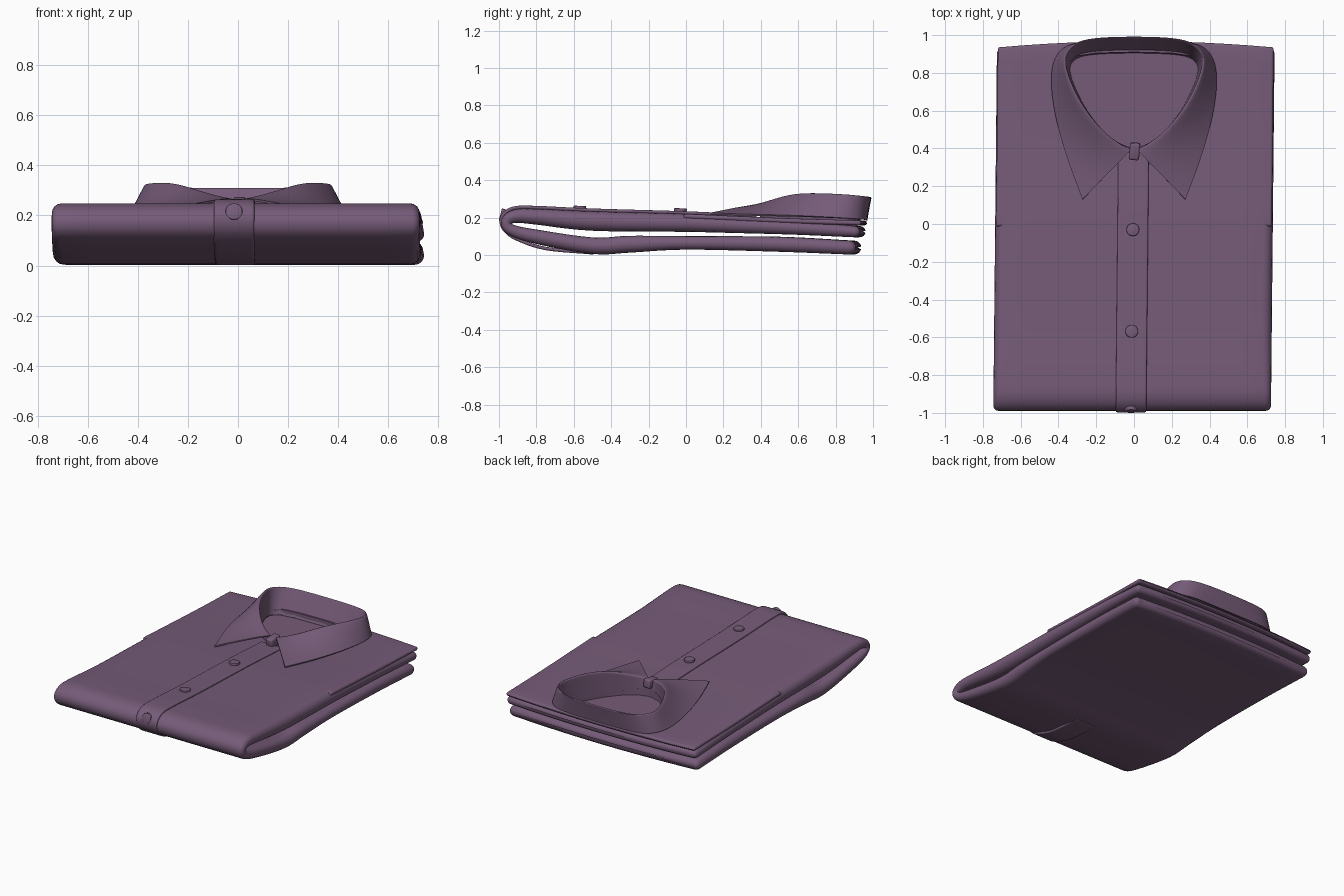
import bpy, bmesh, math
from mathutils import Vector

if "Cube" in bpy.data.objects:
    bpy.data.objects.remove(bpy.data.objects["Cube"])

fabric = bpy.data.materials.new("plum fabric")
fabric.diffuse_color = (0.18, 0.105, 0.188, 1)
fabric.use_nodes = True
fabric.node_tree.nodes["Principled BSDF"].inputs["Base Color"].default_value = fabric.diffuse_color


def make(name, verts, faces):
    me = bpy.data.meshes.new(name)
    me.from_pydata(verts, [], faces)
    bm = bmesh.new()
    bm.from_mesh(me)
    bmesh.ops.recalc_face_normals(bm, faces=bm.faces)
    bm.to_mesh(me)
    bm.free()
    me.materials.append(fabric)
    ob = bpy.data.objects.new(name, me)
    bpy.context.collection.objects.link(ob)
    return ob


def smooth(ob, angle=45):
    bpy.ops.object.select_all(action='DESELECT')
    ob.select_set(True)
    bpy.context.view_layer.objects.active = ob
    for m in list(ob.modifiers):
        bpy.ops.object.modifier_apply(modifier=m.name)
    bpy.ops.object.shade_smooth_by_angle(angle=math.radians(angle))


def spline(pts, n=5):
    """Catmull-Rom resampling of control points."""
    p = [Vector(q) for q in pts]
    p = [2 * p[0] - p[1]] + p + [2 * p[-1] - p[-2]]
    out = []
    for i in range(1, len(p) - 2):
        a, b, c, d = p[i - 1:i + 3]
        for k in range(n):
            t = k / n
            out.append(0.5 * (2 * b + (c - a) * t + (2 * a - 5 * b + 4 * c - d) * t * t
                              + (3 * b - a - 3 * c + d) * t ** 3))
    return out + [p[-2]]


def cloth(name, path, w, cx=0.0):
    """Sweep a wide rounded slab along a (y, z, half thickness) path."""
    pts = spline(path)
    n = len(pts)
    st = []
    for i, p in enumerate(pts):
        d = pts[min(i + 1, n - 1)] - pts[max(i - 1, 0)]
        t = Vector((d.x, d.y)).normalized()
        st.append((Vector((p.x, p.y)), t, p.z, w))

    def rounded(s, sign):
        c, t, h, ww = s
        return [(c + t * sign * h * math.sin(a), t, h * math.cos(a), ww - h * 0.7 * (1 - math.cos(a)))
                for a in (0.4, 0.8, 1.15, 1.4)]
    st = rounded(st[0], -1)[::-1] + st + rounded(st[-1], 1)
    verts, faces = [], []
    for c, t, h, ww in st:
        r = h
        ring = [(-(ww - r) + 2 * (ww - r) * k / 12, h) for k in range(13)]
        ring += [(ww - r + r * math.sin(a), h * math.cos(a)) for a in (0.4, 0.8, 1.2, 1.57, 1.94, 2.34, 2.74)]
        ring += [((ww - r) - 2 * (ww - r) * k / 12, -h) for k in range(13)]
        ring += [(-(ww - r) - r * math.sin(a), h * math.cos(a)) for a in (2.74, 2.34, 1.94, 1.57, 1.2, 0.8, 0.4)]
        for x, o in ring:
            y, z = c.x - t.y * o, c.y + t.x * o
            if y > 0:   # sloping shoulders
                y -= 0.035 * (x / 0.74) ** 2 * y
            verts.append((x + cx + 0.01 * y, y, max(z, 0)))
    m = 40
    for i in range(len(st) - 1):
        for j in range(m):
            k = (j + 1) % m
            faces.append((i * m + j, i * m + k, (i + 1) * m + k, (i + 1) * m + j))
    faces.append(tuple(range(m)))
    faces.append(tuple(range((len(st) - 1) * m, len(st) * m)))
    return make(name, verts, faces)


# folded body and loose front panel
body = cloth("folded_body", [
    (.93, .125, .03), (.6, .146, .037), (.3, .16, .043), (0, .172, .048), (-.5, .182, .052),
    (-.8, .205, .042), (-.91, .208, .036), (-.96, .18, .028), (-.935, .135, .03), (-.8, .098, .038),
    (-.5, .05, .044), (-.3, .058, .045), (0, .065, .036), (.5, .058, .04), (.9, .04, .037)], 0.735)
panel = cloth("front_panel", [
    (.955, .172, .013), (.6, .182, .013), (.3, .194, .013), (0, .207, .013)], 0.73)

# placket strip that wraps over the fold
placket = cloth("placket", [
    (.37, .209, .008), (.3, .212, .008), (0, .226, .008), (-.5, .24, .009), (-.8, .254, .009),
    (-.92, .251, .009), (-.978, .215, .009), (-.987, .17, .009), (-.962, .125, .009),
    (-.9, .084, .009), (-.75, .035, .009), (-.5, .012, .009)], 0.081, -0.006)

# collar rows for one half: band bottom, fold line, outer edge
band = [(0, .91, .15), (.2, .905, .15), (.3, .89, .15), (.345, .85, .15), (.345, .79, .155),
        (.3, .68, .16), (.235, .57, .17), (.155, .475, .18), (.08, .42, .195), (.015, .4, .205)]
fold = [(0, .99, .307), (.22, .985, .309), (.32, .955, .313), (.37, .89, .32), (.365, .82, .325),
        (.32, .7, .33), (.25, .585, .328), (.17, .49, .302), (.09, .425, .277), (.02, .39, .262)]
edge = [(0, .965, .185), (.24, .965, .187), (.36, .95, .19), (.42, .88, .195), (.437, .79, .2),
        (.432, .68, .205), (.41, .55, .21), (.37, .4, .213), (.325, .27, .216), (.272, .13, .222)]


def whole(row):
    return [Vector((-x, y, z)) for x, y, z in row[:0:-1]] + [Vector(p) for p in row]


# neck opening cut down to the back of the shirt
ring = [(v.x, v.y) for v in whole(band)]
k = len(ring)
cutter = make("neck_cutter", [(x, y, .145) for x, y in ring] + [(x, y, .5) for x, y in ring],
              [tuple(range(k)), tuple(range(k, 2 * k))]
              + [(i, (i + 1) % k, k + (i + 1) % k, k + i) for i in range(k)])
cutter.hide_render = True
for ob in (body, panel):
    mod = ob.modifiers.new("neck", 'BOOLEAN')
    mod.operation, mod.solver, mod.object = 'DIFFERENCE', 'EXACT', cutter
    smooth(ob)
smooth(placket)
bpy.data.objects.remove(cutter)

# collar: inner band, rolled fold and outer leaf
B, F, E = whole(band), whole(fold), whole(edge)
rows = [B, [b.lerp(f, .55) for b, f in zip(B, F)], [b.lerp(f, .94) for b, f in zip(B, F)], F,
        [f.lerp(e, .12) + Vector((0, 0, .008)) for f, e in zip(F, E)],
        [f.lerp(e, .55) + Vector((0, 0, .006)) for f, e in zip(F, E)], E]
n = len(B)
collar = make("collar", [v for r in rows for v in r],
              [(i * n + j, i * n + j + 1, (i + 1) * n + j + 1, (i + 1) * n + j)
               for i in range(len(rows) - 1) for j in range(n - 1)])
sub = collar.modifiers.new("smooth", 'SUBSURF')
sub.levels = sub.render_levels = 2
sub.boundary_smooth = 'PRESERVE_CORNERS'
sol = collar.modifiers.new("thickness", 'SOLIDIFY')
sol.thickness, sol.offset = 0.009, 0
smooth(collar, 50)


# collar tab closing the band at the throat
bpy.ops.mesh.primitive_cube_add(size=1, location=(.003, .385, .24))
tab = bpy.context.object
tab.name = "collar_tab"
tab.scale = (.055, .09, .06)
tab.rotation_euler = (.12, 0, -.1)
bpy.ops.object.transform_apply(location=False, rotation=False, scale=True)
tab.data.materials.append(fabric)
bev = tab.modifiers.new("soft", 'BEVEL')
bev.width, bev.segments = .012, 3
smooth(tab)


# buttons down the placket
def button(name, loc, tilt):
    bpy.ops.mesh.primitive_cylinder_add(vertices=32, radius=.034, depth=.022, location=loc,
                                        rotation=(tilt, 0, 0))
    ob = bpy.context.object
    ob.name = name
    ob.data.materials.append(fabric)
    b = ob.modifiers.new("rim", 'BEVEL')
    b.width, b.segments = .004, 2
    smooth(ob)


button("button_upper", (-.006, -.03, .239), -.04)
button("button_middle", (-.012, -.568, .252), -.04)
button("button_fold", (-.016, -.982, .214), math.radians(75))
